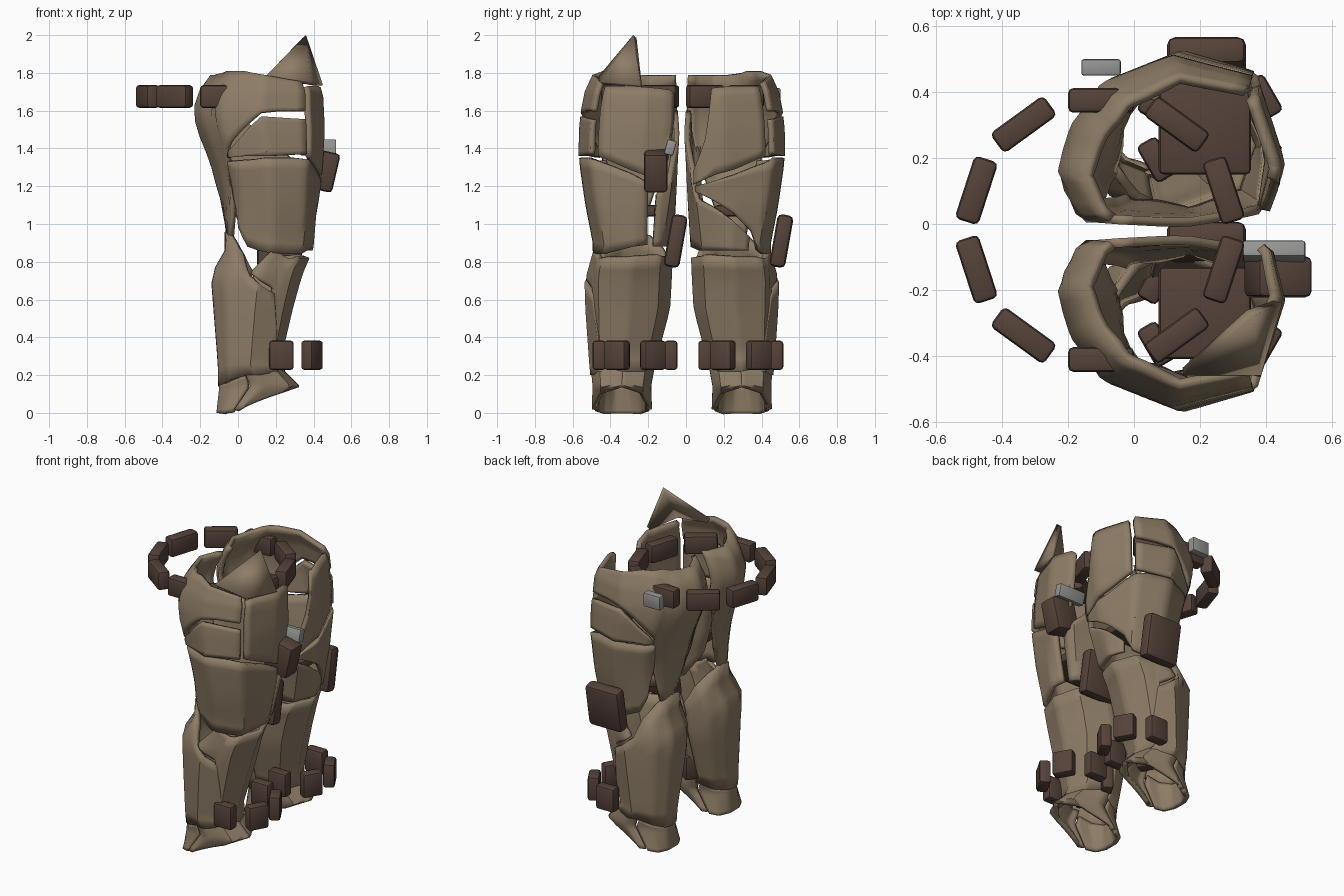
import bpy, bmesh, math
from mathutils import Vector, Matrix

if "Cube" in bpy.data.objects:
    bpy.data.objects.remove(bpy.data.objects["Cube"])


def material(name, rgb):
    m = bpy.data.materials.new(name)
    m.diffuse_color = (*rgb, 1)
    m.use_nodes = True
    m.node_tree.nodes["Principled BSDF"].inputs["Base Color"].default_value = m.diffuse_color
    return m


TAN = material("tan_armor", (0.27, 0.205, 0.135))
BROWN = material("brown_leather", (0.09, 0.055, 0.042))
GREY = material("grey_metal", (0.30, 0.30, 0.29))
MID_Y = -0.022  # plane between the legs

# Leg outline by height: z, back x, front x, inner y, outer y
RINGS = [
    (0.00, -0.12, 0.10, 0.155, 0.48),
    (0.14, -0.11, 0.33, 0.16, 0.475),
    (0.25, -0.11, 0.22, 0.14, 0.485),
    (0.55, -0.135, 0.29, 0.06, 0.505),
    (0.73, -0.15, 0.34, 0.05, 0.51),
    (0.87, -0.07, 0.40, 0.045, 0.47),
    (1.10, -0.09, 0.43, 0.03, 0.515),
    (1.33, -0.15, 0.45, 0.02, 0.548),
    (1.50, -0.22, 0.46, 0.01, 0.545),
    (1.60, -0.24, 0.455, 0.01, 0.535),
    (1.70, -0.21, 0.45, 0.01, 0.515),
    (1.82, -0.125, 0.39, 0.02, 0.46),
]
# Faceted cross-sections, front first, turning outward
UPPER = [(1, -0.25), (0.74, 0.76), (0.03, 1), (-0.6, 0.68), (-0.86, 0.2),
         (-1, -0.35), (-0.8, -0.93), (0.1, -1), (0.88, -0.88)]
LOWER = [(1, 0), (0.76, 0.72), (0.05, 1), (-0.66, 0.72), (-0.95, 0.3),
         (-0.95, -0.3), (-0.66, -0.75), (0.02, -1), (0.76, -0.7)]


def section(poly, angle):
    """Where a ray at this angle meets the cross-section."""
    d = Vector((math.cos(math.radians(angle)), math.sin(math.radians(angle))))
    best = 1.0
    for i, p in enumerate(poly):
        a, b = Vector(p), Vector(poly[(i + 1) % len(poly)])
        e = b - a
        det = d.x * e.y - d.y * e.x
        if abs(det) < 1e-9:
            continue
        t = (a.x * e.y - a.y * e.x) / det
        k = (a.x * d.y - a.y * d.x) / det
        if t > 0 and -1e-6 <= k <= 1 + 1e-6:
            best = t
    return d * best


def leg_point(angle, z, side, grow):
    """Angle 0 is the front (+x), 90 the outer side, 180 the back."""
    z = max(0.0, min(1.82, z))
    for a, b in zip(RINGS, RINGS[1:]):
        if z <= b[0]:
            t = (z - a[0]) / (b[0] - a[0])
            x0, x1, y0, y1 = (a[i] + (b[i] - a[i]) * t for i in range(1, 5))
            break
    w = max(0.0, min(1.0, (z - 0.85) / 0.35))
    uv = section(LOWER, angle).lerp(section(UPPER, angle), w) * grow
    return Vector(((x0 + x1) / 2 + (x1 - x0) / 2 * uv.x,
                   MID_Y + side * ((y0 + y1) / 2 + (y1 - y0) / 2 * uv.y), z))


def new_object(name, bm, mat, thickness=0):
    me = bpy.data.meshes.new(name)
    bm.to_mesh(me)
    bm.free()
    obj = bpy.data.objects.new(name, me)
    bpy.context.collection.objects.link(obj)
    if thickness:
        mod = obj.modifiers.new("thickness", 'SOLIDIFY')
        mod.thickness = thickness
        mod.offset = -1
    obj.data.materials.append(mat)
    bpy.ops.object.select_all(action='DESELECT')
    obj.select_set(True)
    bpy.context.view_layer.objects.active = obj
    bpy.ops.object.shade_smooth_by_angle(angle=math.radians(38))


def panel(name, side, stations, rows=9, thickness=0.028, grow=1.0):
    """Curved plate on the leg from stations of (angle, low z, high z)."""
    cols = []
    for a, b in zip(stations, stations[1:]):
        n = max(1, math.ceil(abs(b[0] - a[0]) / 8))
        cols += [[a[i] + (b[i] - a[i]) * k / n for i in range(3)] for k in range(n)]
    cols.append(stations[-1])
    bm = bmesh.new()
    grid = [[bm.verts.new(leg_point(a, lo + (hi - lo) * r / rows, side, grow))
             for r in range(rows + 1)] for a, lo, hi in cols]
    flip = (stations[-1][0] > stations[0][0]) != (side > 0)
    for p, q in zip(grid, grid[1:]):
        for r in range(rows):
            f = [p[r], q[r], q[r + 1], p[r + 1]]
            bm.faces.new(f[::-1] if flip else f)
    new_object(name, bm, TAN, thickness)


def box(name, mat, center, size, turn=(0, 0, 0), bevel=0.016):
    """Soft-edged box turned by degrees about x, y, z."""
    bm = bmesh.new()
    bmesh.ops.create_cube(bm, size=1)
    bmesh.ops.scale(bm, vec=size, verts=bm.verts)
    bmesh.ops.bevel(bm, geom=bm.edges[:], offset=bevel, segments=2,
                    affect='EDGES', profile=0.5)
    rot = Matrix.Rotation(math.radians(turn[2]), 4, 'Z') \
        @ Matrix.Rotation(math.radians(turn[1]), 4, 'Y') \
        @ Matrix.Rotation(math.radians(turn[0]), 4, 'X')
    bmesh.ops.transform(bm, matrix=Matrix.Translation(center) @ rot, verts=bm.verts)
    new_object(name, bm, mat)


# Plates shared by both legs
for label, s in (("near", -1), ("far", 1)):
    panel(label + "_hip_wrap", s, [
        (47, 1.60, 1.755), (70, 1.60, 1.775), (88, 1.59, 1.79), (115, 1.48, 1.81),
        (140, 1.38, 1.81), (148, 1.15, 1.81), (158, 0.93, 1.80), (180, 0.91, 1.79),
        (205, 1.10, 1.79), (232, 1.50, 1.79)])
    panel(label + "_hip_side_plate", s, [
        (47, 1.37, 1.555), (88, 1.36, 1.57), (112, 1.36, 1.46), (139, 1.35, 1.365)])
    panel(label + "_calf", s, [
        (40, 0.22, 0.32), (52, 0.22, 0.50), (61, 0.21, 0.63), (80, 0.20, 0.67),
        (100, 0.20, 0.73), (125, 0.18, 0.85), (155, 0.15, 0.94), (180, 0.14, 0.96),
        (205, 0.15, 0.94), (235, 0.17, 0.85), (262, 0.20, 0.75)], grow=1.03)
    panel(label + "_shin", s, [
        (98, 0.74, 0.76), (84, 0.70, 0.87), (64, 0.66, 0.83), (57, 0.25, 0.82),
        (0, 0.22, 0.82), (-43, 0.22, 0.83), (-95, 0.25, 0.82)])
    for part, m in (("outer", 1), ("inner", -1)):
        panel(label + "_" + part + "_ankle_guard", s, [
            (0, 0.135, 0.25), (m * 43, 0.10, 0.26), (m * 85, 0.02, 0.25),
            (m * 103, 0.02, 0.24)])
    panel(label + "_heel", s, [
        (106, 0.01, 0.20), (140, 0.0, 0.16), (180, 0.0, 0.14),
        (225, 0.0, 0.16), (254, 0.01, 0.20)])

# Thigh, front hip and inner thigh plates differ between the legs
outer = [(146, 1.16, 1.33), (136, 0.98, 1.33), (122, 0.88, 1.335), (105, 0.86, 1.34),
         (90, 0.85, 1.35), (60, 0.84, 1.35)]
panel("near_thigh", -1, outer + [(43, 0.84, 1.34), (0, 0.88, 1.27), (-22, 0.89, 1.22)])
panel("far_thigh", 1, outer + [(43, 0.86, 1.33), (30, 0.96, 1.31),
                               (0, 1.06, 1.26), (-43, 1.17, 1.20)])
panel("near_front_hip", -1, [(38, 1.36, 1.73), (0, 1.29, 1.73), (-28, 1.24, 1.72),
                             (-42, 1.34, 1.71), (-47, 1.55, 1.69)])
panel("far_front_hip", 1, [(38, 1.36, 1.73), (0, 1.29, 1.73), (-23, 1.26, 1.72),
                           (-32, 1.24, 1.45), (-44, 1.21, 1.28)])
panel("near_inner_thigh", -1, [(-32, 0.88, 1.15), (-60, 0.88, 1.32), (-90, 0.88, 1.48),
                               (-115, 0.93, 1.60), (-140, 1.10, 1.40)])
panel("far_inner_thigh", 1, [(28, 0.86, 0.93), (0, 0.86, 1.02), (-43, 0.86, 1.13),
                             (-55, 0.86, 1.30), (-90, 0.88, 1.48), (-115, 0.93, 1.60),
                             (-140, 1.10, 1.40)])

# Pointed plate rising from the near hip
bm = bmesh.new()
apex, back, mid, front = [bm.verts.new(p) for p in (
    (0.36, -0.28, 2.0), (0.15, -0.46, 1.785), (0.385, -0.46, 1.755), (0.45, -0.24, 1.735))]
bm.faces.new((back, mid, apex))
bm.faces.new((mid, front, apex))
new_object("hip_spike", bm, TAN, 0.03)

# Belt of pouches
for sy in (-1, 1):
    for x, y, a in [(-0.10, 0.393, 0), (-0.335, 0.32, 36), (-0.478, 0.12, 72),
                    (0.13, 0.32, -36), (0.272, 0.12, -72)]:
        box("belt_pouch", BROWN, (x, sy * y - 0.018, 1.675), (0.20, 0.075, 0.12), (0, 0, sy * a))

# Ankle pouches, side pouches and inner plates
for cy in (-0.27, 0.29):
    for a in range(30, 390, 60):
        r = math.radians(a)
        box("ankle_pouch", BROWN,
            (0.23 + 0.187 * math.cos(r), cy + 0.19 * math.sin(r), 0.305),
            (0.07, 0.13, 0.155), (0, 0, a))
    box("side_pouch", BROWN, (0.22, cy + 0.215, 0.91), (0.24, 0.085, 0.28), (-10, 0, 0), 0.025)
    box("inner_plate", BROWN, (0.215, cy, 1.07), (0.28, 0.28, 0.06))

# Front hip pouch and metal clasps
box("hip_pouch", BROWN, (0.437, -0.16, 1.285), (0.17, 0.125, 0.21), (0, 13, 0), 0.02)
box("front_clasp", GREY, (0.425, -0.083, 1.405), (0.19, 0.05, 0.08), (-15, 0, 0), 0.008)
box("back_clasp", GREY, (-0.10, 0.475, 1.675), (0.12, 0.05, 0.09), (0, 0, 0), 0.008)
